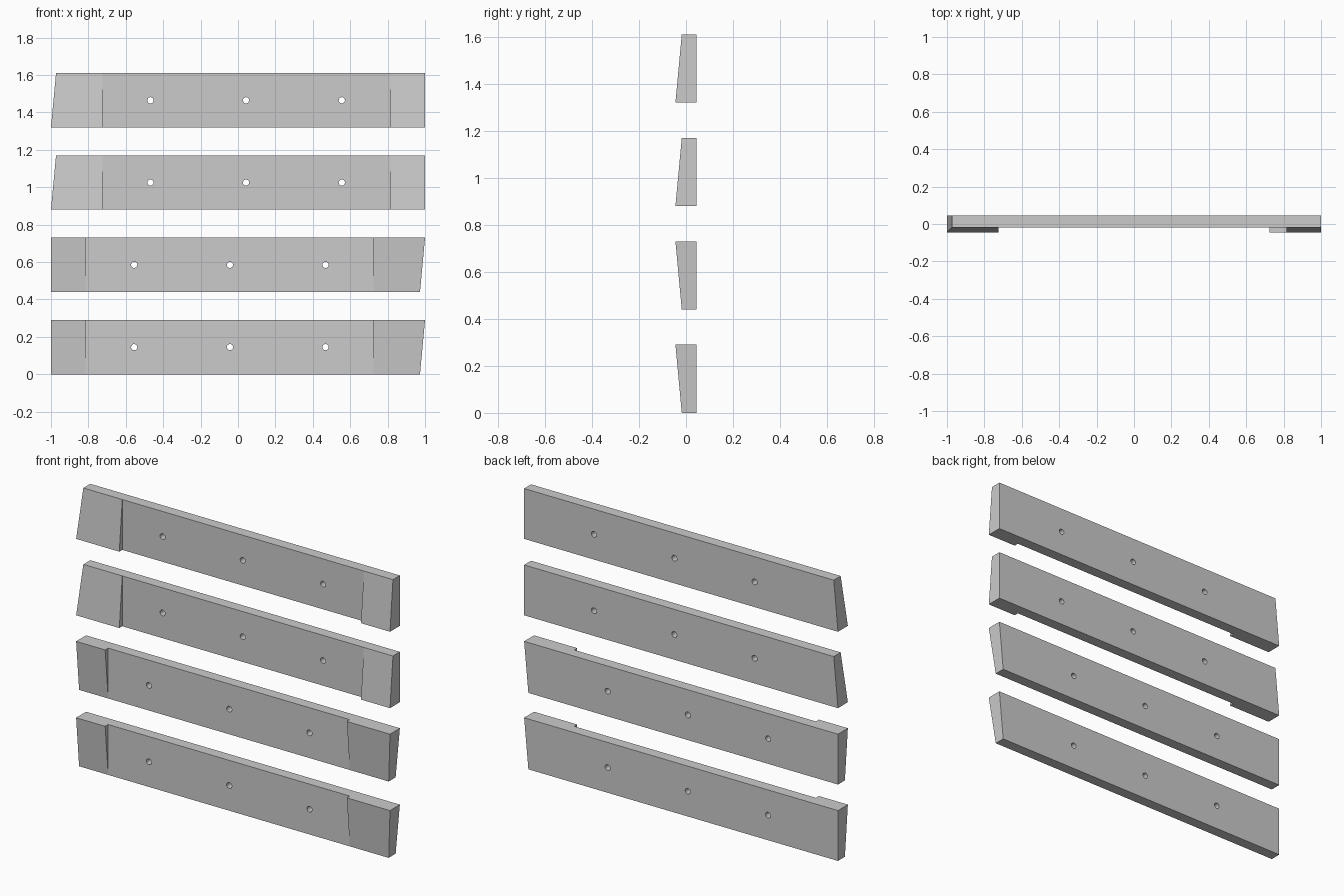
import bpy, bmesh, math
from mathutils import Matrix

if "Cube" in bpy.data.objects:
    bpy.data.objects.remove(bpy.data.objects["Cube"])

H = 0.29                      # board height
BACK, THIN, THICK = 0.045, -0.018, -0.045
PAD_L, PAD_R = -0.725, 0.815  # inner edges of the two end pads
SLANT = 0.027                 # lean of the mitred end
HOLES = (-0.468, 0.043, 0.555)


def new_object(name, bm):
    bmesh.ops.recalc_face_normals(bm, faces=bm.faces)
    mesh = bpy.data.meshes.new(name)
    bm.to_mesh(mesh)
    bm.free()
    obj = bpy.data.objects.new(name, mesh)
    bpy.context.collection.objects.link(obj)
    return obj


# Board: flat back, tapered pads at both ends, straight recess between them
bm = bmesh.new()
t, b = H / 2, -H / 2
V = lambda x, y, z: bm.verts.new((x, y, z))
back_top = [V(-1 + SLANT, BACK, t), V(1, BACK, t)]
back_bot = [V(-1, BACK, b), V(1, BACK, b)]
top = [V(x, THIN, t) for x in (-1 + SLANT, PAD_L, PAD_R, 1)]
low = [V(x, THICK, b) for x in (-1, PAD_L, PAD_R, 1)]
inner = [V(x, THIN, b) for x in (PAD_L, PAD_R)]
for face in (
    (*back_bot, back_top[1], back_top[0]),                        # back
    (*top, back_top[1], back_top[0]),                             # top edge
    (low[0], low[1], *inner, low[2], low[3], back_bot[1], back_bot[0]),
    (low[0], low[1], top[1], top[0]),                             # left pad
    (low[2], low[3], top[3], top[2]),                             # right pad
    (*inner, top[2], top[1]),                                     # recess
    (low[1], inner[0], top[1]), (low[2], inner[1], top[2]),       # steps
    (back_bot[0], low[0], top[0], back_top[0]),                   # ends
    (back_bot[1], low[3], top[3], back_top[1]),
):
    bm.faces.new(face)
board = new_object("board", bm)

# Screw holes
bm = bmesh.new()
for x in HOLES:
    bmesh.ops.create_cone(
        bm, cap_ends=True, segments=24, radius1=0.0165, radius2=0.0165, depth=0.3,
        matrix=Matrix.Translation((x, 0, 0)) @ Matrix.Rotation(math.pi / 2, 4, 'X'))
cutter = new_object("hole_cutter", bm)
cutter.hide_render = True

mod = board.modifiers.new("holes", 'BOOLEAN')
mod.operation, mod.solver, mod.object = 'DIFFERENCE', 'EXACT', cutter
deps = bpy.context.evaluated_depsgraph_get()
drilled = bpy.data.meshes.new_from_object(board.evaluated_get(deps))
bpy.data.objects.remove(board)
bpy.data.objects.remove(cutter)

# Four boards: the lower two are turned upside down
for i in range(4):
    obj = bpy.data.objects.new(f"cleat_board_{i + 1}", drilled)
    obj.location.z = H / 2 + i * 0.44
    obj.rotation_euler.y = math.pi if i < 2 else 0
    bpy.context.collection.objects.link(obj)
